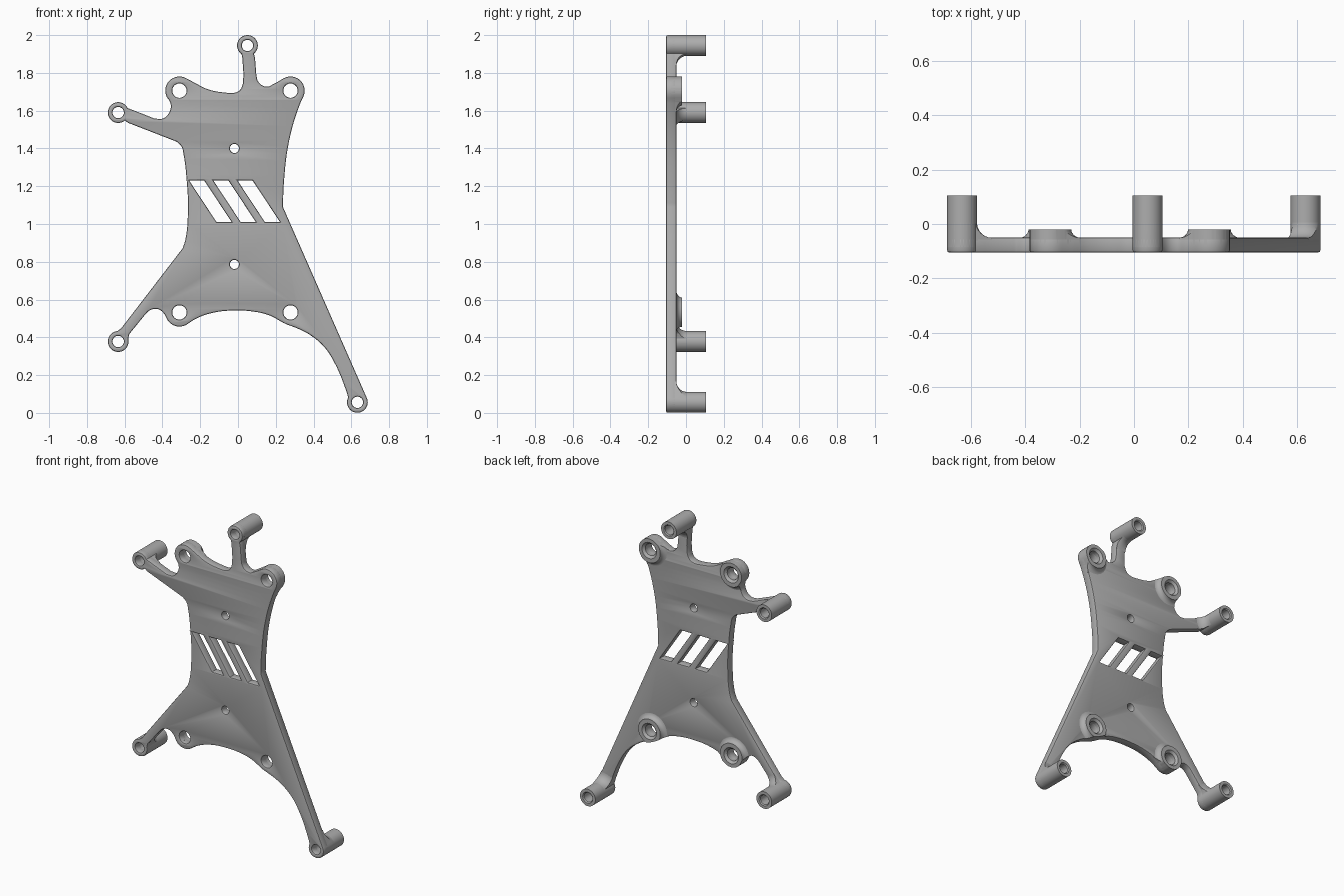
import bpy, bmesh
from math import sin, cos, pi, radians
from mathutils import Matrix, Vector

if "Cube" in bpy.data.objects:
    bpy.data.objects.remove(bpy.data.objects["Cube"])

grey = bpy.data.materials.new("plain_grey")
grey.use_nodes = True
COLOUR = (0.42, 0.42, 0.42, 1)
grey.diffuse_color = COLOUR
grey.node_tree.nodes["Principled BSDF"].inputs["Base Color"].default_value = COLOUR

FRONT, PLATE_BACK, BOSS_BACK, POST_BACK = -0.105, -0.05, -0.02, 0.105
POST_R, BOSS_R = 0.055, 0.075
POSTS = {"top": (0.05, 1.945), "upper_right": (-0.634, 1.59),
         "lower_right": (-0.634, 0.378), "lower_left": (0.632, 0.056)}
BOSSES = {"upper_right": (-0.31, 1.706), "upper_left": (0.278, 1.706),
          "lower_right": (-0.31, 0.532), "lower_left": (0.278, 0.532)}


def arc(centre, r, a0, a1):
    """Straight-handled points along an arc, angles in degrees."""
    n = max(2, round(abs(a1 - a0) / 12))
    angles = [radians(a0 + (a1 - a0) * i / n) for i in range(n + 1)]
    return [(centre[0] + r * cos(a), centre[1] + r * sin(a), "VECTOR") for a in angles]


def soft(*pts):
    return [(x, z, "AUTO") for x, z in pts]


def hard(*pts):
    return [(x, z, "VECTOR") for x, z in pts]


def circle(centre, r):
    return arc(centre, r, 0, 360)[:-1]


# Plate outline, clockwise from the top post
outline = (
    arc(POSTS["top"], POST_R, 235, -52)
    + hard((0.09, 1.88), (0.097, 1.79))
    + soft((0.108, 1.752), (0.15, 1.727), (0.19, 1.742))
    + arc(BOSSES["upper_left"], BOSS_R, 120, -25)
    + soft((0.33, 1.64), (0.272, 1.447), (0.243, 1.22))
    + hard((0.238, 1.09))
    + arc(POSTS["lower_left"], POST_R, 25, -208)
    + soft((0.57, 0.125), (0.51, 0.267), (0.458, 0.347), (0.378, 0.415),
           (0.315, 0.447), (0.25, 0.472), (0.167, 0.516), (0.077, 0.537),
           (-0.019, 0.542), (-0.124, 0.532), (-0.214, 0.503))
    + arc(BOSSES["lower_right"], BOSS_R, -50, -150)
    + soft((-0.392, 0.526), (-0.426, 0.55), (-0.468, 0.542))
    + hard((-0.495, 0.516), (-0.575, 0.418))
    + arc(POSTS["lower_right"], POST_R, 15, -265)
    + hard((-0.618, 0.448), (-0.294, 0.87))
    + soft((-0.279, 0.915), (-0.265, 1.09), (-0.272, 1.235), (-0.288, 1.368), (-0.299, 1.41))
    + hard((-0.325, 1.436), (-0.58, 1.535))
    + arc(POSTS["upper_right"], POST_R, -50, -335)
    + hard((-0.548, 1.6), (-0.442, 1.558))
    + soft((-0.394, 1.56), (-0.362, 1.595), (-0.357, 1.638))
    + arc(BOSSES["upper_right"], BOSS_R, 205, 60)
    + soft((-0.23, 1.748), (-0.161, 1.714), (-0.071, 1.696), (-0.013, 1.696), (0.013, 1.712))
    + hard((0.026, 1.743), (0.029, 1.791), (0.023, 1.88))
)

# Through holes and three equal slanted vents
holes = [circle(c, 0.03) for c in POSTS.values()]
holes += [circle(c, 0.038) for c in BOSSES.values()]
holes += [circle((-0.019, z), 0.024) for z in (1.4, 0.786)]
for dx in (-0.128, 0, 0.128):
    mid, w, slope = -0.018 + dx, 0.04, 0.66
    top, low = 1.23, 1.01
    h = (top - low) / 2 * slope
    holes.append(hard((mid - h - w, top), (mid - h + w, top), (mid + h + w, low), (mid + h - w, low)))


def flat_solid(name, loops, y0, y1, chamfer=0.0):
    """Extruded shape in the XZ plane, made from closed loops."""
    cu = bpy.data.curves.new(name, "CURVE")
    cu.dimensions, cu.fill_mode = "2D", "BOTH"
    cu.extrude = (y1 - y0) / 2 - chamfer
    cu.bevel_depth, cu.bevel_resolution, cu.offset = chamfer, 1, -chamfer
    for loop in loops:
        sp = cu.splines.new("BEZIER")
        sp.bezier_points.add(len(loop) - 1)
        sp.use_cyclic_u, sp.resolution_u = True, 6
        for bp, (x, z, kind) in zip(sp.bezier_points, loop):
            bp.co = (x, z, 0)
            bp.handle_left_type = bp.handle_right_type = kind
    tmp = bpy.data.objects.new(name + "_curve", cu)
    bpy.context.collection.objects.link(tmp)
    bpy.context.view_layer.update()
    me = bpy.data.meshes.new_from_object(tmp.evaluated_get(bpy.context.evaluated_depsgraph_get()))
    bpy.data.objects.remove(tmp)
    me.transform(Matrix.Translation((0, (y0 + y1) / 2, 0)) @ Matrix.Rotation(pi / 2, 4, "X"))
    bm = bmesh.new()
    bm.from_mesh(me)
    bmesh.ops.remove_doubles(bm, verts=bm.verts, dist=0.0002)
    return finish(name, bm)


def finish(name, bm):
    bmesh.ops.recalc_face_normals(bm, faces=bm.faces)
    me = bpy.data.meshes.new(name)
    bm.to_mesh(me)
    bm.free()
    me.materials.clear()
    me.materials.append(grey)
    ob = bpy.data.objects.new(name, me)
    bpy.context.collection.objects.link(ob)
    return ob


def ring(name, centre, profile):
    """Turn a closed (radius, y) profile about an axis along y."""
    bm = bmesh.new()
    vs = [bm.verts.new((centre[0] + r, y, centre[1])) for r, y in profile]
    es = [bm.edges.new((vs[i - 1], vs[i])) for i in range(len(vs))]
    bmesh.ops.spin(bm, geom=vs + es, cent=Vector((centre[0], 0, centre[1])),
                   axis=(0, 1, 0), angle=2 * pi, steps=40)
    bmesh.ops.remove_doubles(bm, verts=bm.verts, dist=0.0005)
    return finish(name, bm)


def fillet(r, y, width, height):
    """Concave sweep from (r, y) out to (r + width, y - height)."""
    steps = [i / 6 * pi / 2 for i in range(7)]
    return [(r + width * (1 - cos(a)), y - height * sin(a)) for a in steps]


def smooth(ob):
    bpy.ops.object.select_all(action="DESELECT")
    ob.select_set(True)
    bpy.context.view_layer.objects.active = ob
    bpy.ops.object.shade_smooth_by_angle(angle=radians(32))


def trim(ob, cutter):
    """Keep only what lies within the plate outline."""
    mod = ob.modifiers.new("trim", "BOOLEAN")
    mod.operation, mod.solver, mod.object = "INTERSECT", "EXACT", cutter
    bpy.context.view_layer.objects.active = ob
    bpy.ops.object.modifier_apply(modifier=mod.name)


parts = [flat_solid("plate", [outline] + holes, FRONT, PLATE_BACK, 0.008)]
cutter = flat_solid("outline_cutter", [outline], FRONT - 0.02, POST_BACK + 0.02)
cutter.hide_render = True

# Tall posts with a fillet onto their arms
for side, c in POSTS.items():
    parts.append(ring(side + "_post", c, [
        (0.03, -0.085), (0.03, 0.099), (0.036, POST_BACK),
        (POST_R, POST_BACK), (POST_R, -0.085)]))
    flare = ring(side + "_post_fillet", c, [(0.044, -0.06), (0.044, 0.005)]
                 + fillet(0.055, 0.005, 0.056, 0.056) + [(0.111, -0.06)])
    trim(flare, cutter)
    parts.append(flare)

# Short bosses with a countersunk back and a flared foot
for side, c in BOSSES.items():
    boss = ring(side + "_boss", c, [
        (0.038, -0.08), (0.038, -0.034), (0.052, BOSS_BACK)]
        + fillet(0.079, BOSS_BACK, 0.036, 0.031) + [(0.115, -0.08)])
    trim(boss, cutter)
    parts.append(boss)

bpy.data.objects.remove(cutter)
for ob in parts:
    smooth(ob)
